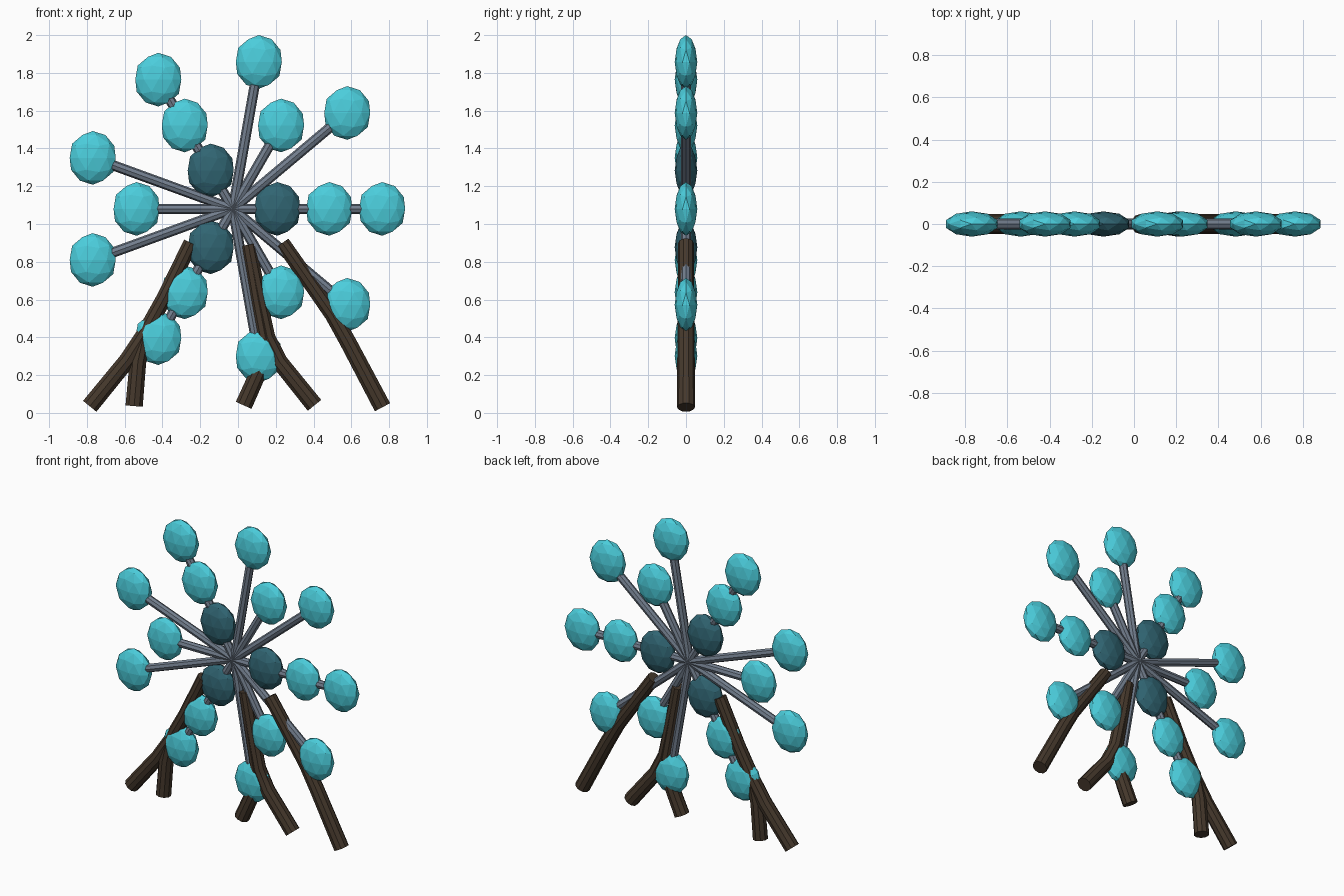
import bpy
from math import sin, cos, radians
from mathutils import Vector

if "Cube" in bpy.data.objects:
    bpy.data.objects.remove(bpy.data.objects["Cube"])

HUB = Vector((-0.027, 0, 1.08))


def material(name, color):
    m = bpy.data.materials.new(name)
    m.diffuse_color = (*color, 1)
    m.use_nodes = True
    m.node_tree.nodes["Principled BSDF"].inputs["Base Color"].default_value = m.diffuse_color
    return m


CYAN = material("cyan", (0.07, 0.61, 0.71))
TEAL = material("dark_teal", (0.03, 0.13, 0.17))
STEEL = material("steel", (0.17, 0.21, 0.27))
BARK = material("bark", (0.06, 0.04, 0.025))


def polar(angle, dist):
    a = radians(angle)
    return HUB + Vector((cos(a), 0, sin(a))) * dist


def pod(name, loc, mat, size=1.0):
    # faceted, flattened leaf ball
    bpy.ops.mesh.primitive_ico_sphere_add(subdivisions=2, radius=1, location=loc)
    ob = bpy.context.object
    ob.name = name
    ob.scale = (0.128 * size, 0.06 * size, 0.142 * size)
    ob.data.materials.append(mat)


def rod(name, end):
    # straight spoke from the hub
    d = end - HUB
    bpy.ops.mesh.primitive_cylinder_add(vertices=8, radius=0.027, depth=d.length,
                                        location=(HUB + end) / 2,
                                        rotation=d.to_track_quat('Z', 'Y').to_euler())
    ob = bpy.context.object
    ob.name = name
    ob.data.materials.append(STEEL)


def root(name, pts):
    # bent round tube with flat capped ends, slightly thinner at the top
    cu = bpy.data.curves.new(name, 'CURVE')
    cu.dimensions = '3D'
    cu.bevel_depth = 0.048
    cu.bevel_resolution = 3
    cu.use_fill_caps = True
    sp = cu.splines.new('POLY')
    sp.points.add(len(pts) - 1)
    for i, (p, (x, z)) in enumerate(zip(sp.points, pts)):
        p.co = (x, 0, z, 1)
        p.radius = 0.86 + 0.14 * i / (len(pts) - 1)
    ob = bpy.data.objects.new(name, cu)
    bpy.context.collection.objects.link(ob)
    cu.materials.append(BARK)
    bpy.ops.object.select_all(action='DESELECT')
    ob.select_set(True)
    bpy.context.view_layer.objects.active = ob
    bpy.ops.object.convert(target='MESH')
    bpy.ops.object.shade_smooth_by_angle()


# three main branches, each with an inner dark pod and two light pods
for a in (0, 120, 240):
    rod("main_spoke", polar(a, 0.79))
    pod("inner_pod", polar(a, 0.235), TEAL)
    pod("middle_pod", polar(a, 0.51), CYAN)
    pod("outer_pod", polar(a, 0.79), CYAN)

# short spokes in between
for a in (60, 180, 300):
    rod("short_spoke", polar(a, 0.51))
    pod("short_spoke_pod", polar(a, 0.51), CYAN)

# long side spokes
for a in (40, 80, 160, 200, 280, 320):
    rod("long_spoke", polar(a, 0.79))
    pod("long_spoke_pod", polar(a, 0.79), CYAN)

# forked roots
root("left_root_outer", [(-0.25, 0.9), (-0.39, 0.61), (-0.50, 0.41), (-0.585, 0.28), (-0.785, 0.035)])
root("left_root_inner", [(-0.25, 0.9), (-0.39, 0.61), (-0.50, 0.41), (-0.53, 0.27), (-0.55, 0.036)])
root("middle_root_outer", [(0.055, 0.89), (0.11, 0.61), (0.155, 0.4), (0.22, 0.27), (0.405, 0.04)])
root("middle_root_inner", [(0.055, 0.89), (0.105, 0.61), (0.145, 0.4), (0.115, 0.23), (0.03, 0.04)])
root("right_root", [(0.235, 0.9), (0.5, 0.52), (0.58, 0.38), (0.765, 0.03)])
